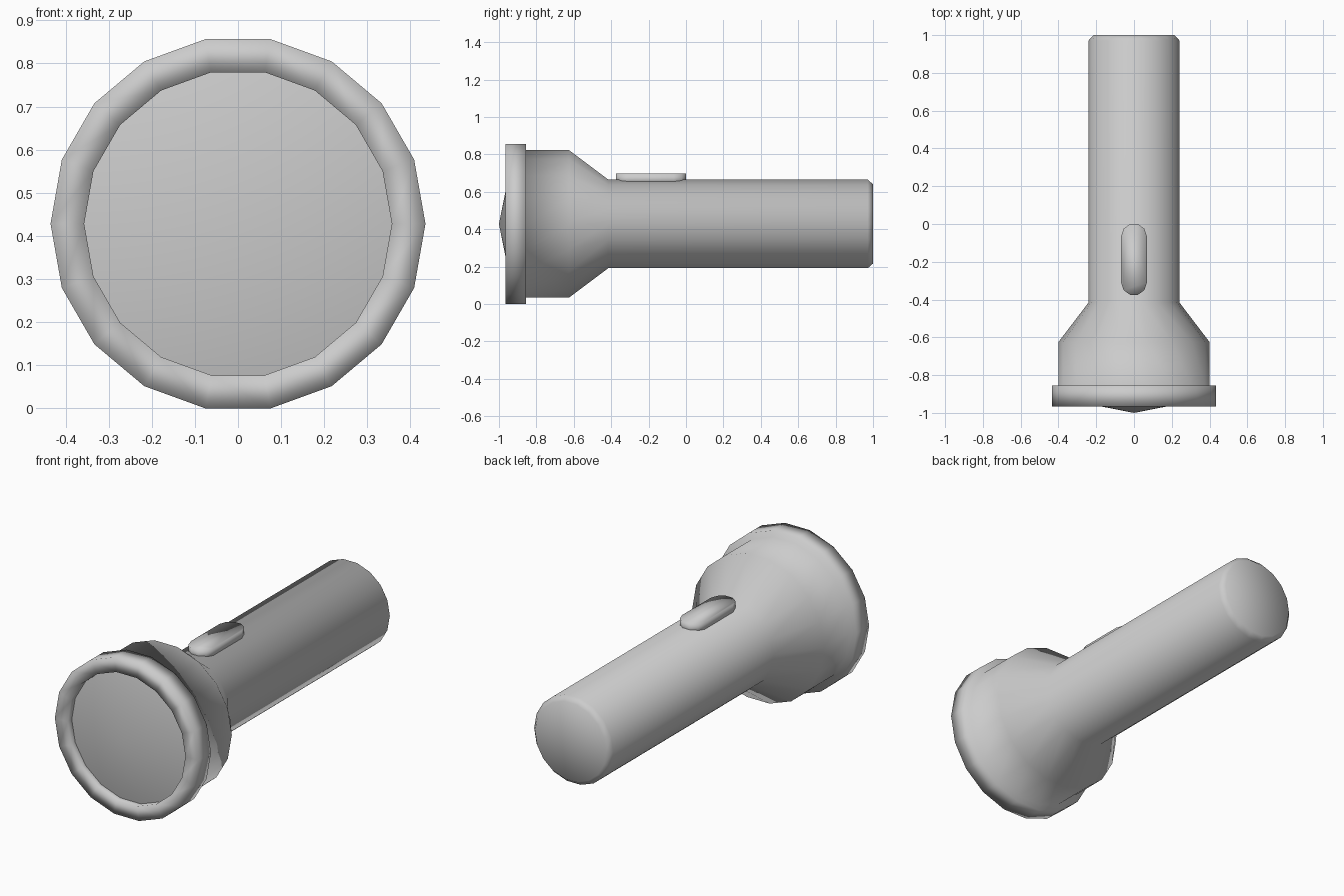
import bpy, bmesh
from math import cos, sin, pi, radians

cube = bpy.data.objects.get("Cube")
if cube:
    bpy.data.objects.remove(cube, do_unlink=True)

SIDES = 18
AXIS_Z = 0.428

grey = bpy.data.materials.new("plain_grey")
GREY = (0.6, 0.6, 0.6, 1)
grey.diffuse_color = GREY
grey.use_nodes = True
grey.node_tree.nodes["Principled BSDF"].inputs["Base Color"].default_value = GREY


def finish(bm, name):
    """Turn a bmesh into a smooth-shaded grey object."""
    for face in bm.faces:
        face.smooth = True
    mesh = bpy.data.meshes.new(name)
    bm.to_mesh(mesh)
    bm.free()
    mesh.materials.append(grey)
    obj = bpy.data.objects.new(name, mesh)
    bpy.context.collection.objects.link(obj)
    return obj


def lathe(name, profile):
    """Revolve (radius, y) points about the long axis, front to back."""
    bm = bmesh.new()
    rings = []
    for r, y in profile:
        if r == 0:
            rings.append([bm.verts.new((0, y, AXIS_Z))] * SIDES)
        else:
            angles = [2 * pi * i / SIDES for i in range(SIDES)]
            rings.append([bm.verts.new((r * cos(a), y, AXIS_Z + r * sin(a)))
                          for a in angles])
    for a, b in zip(rings, rings[1:]):
        for i in range(SIDES):
            j = (i + 1) % SIDES
            corners = dict.fromkeys((a[i], b[i], b[j], a[j]))
            bm.faces.new(list(corners))
    return finish(bm, name)


# Rim, flared head, tube and chamfered end in one shell
lathe("torch_body", [
    (0.357, -0.93), (0.357, -0.965), (0.435, -0.965), (0.435, -0.855),
    (0.4, -0.855), (0.4, -0.625), (0.24, -0.415),
    (0.24, 0.972), (0.215, 1.0), (0, 1.0),
])

# Shallow pointed lens set inside the rim
lathe("lens", [(0, -1.0), (0.357, -0.93)])


# Pill-shaped sliding switch on top of the tube
def build_switch(half_width=0.068, back=0.003, front=-0.378, bottom=0.64, top=0.697):
    bm = bmesh.new()
    outline = []
    for start, y in ((0, back - half_width), (180, front + half_width)):
        for k in range(6):
            a = radians(start + 36 * k)
            outline.append((half_width * cos(a), y + half_width * sin(a)))
    low = [bm.verts.new((x, y, bottom)) for x, y in outline]
    high = [bm.verts.new((x, y, top)) for x, y in outline]
    bm.faces.new(high)
    bm.faces.new(low[::-1])
    for i in range(len(low)):
        j = (i + 1) % len(low)
        bm.faces.new((low[i], low[j], high[j], high[i]))
    return finish(bm, "switch")


build_switch()
